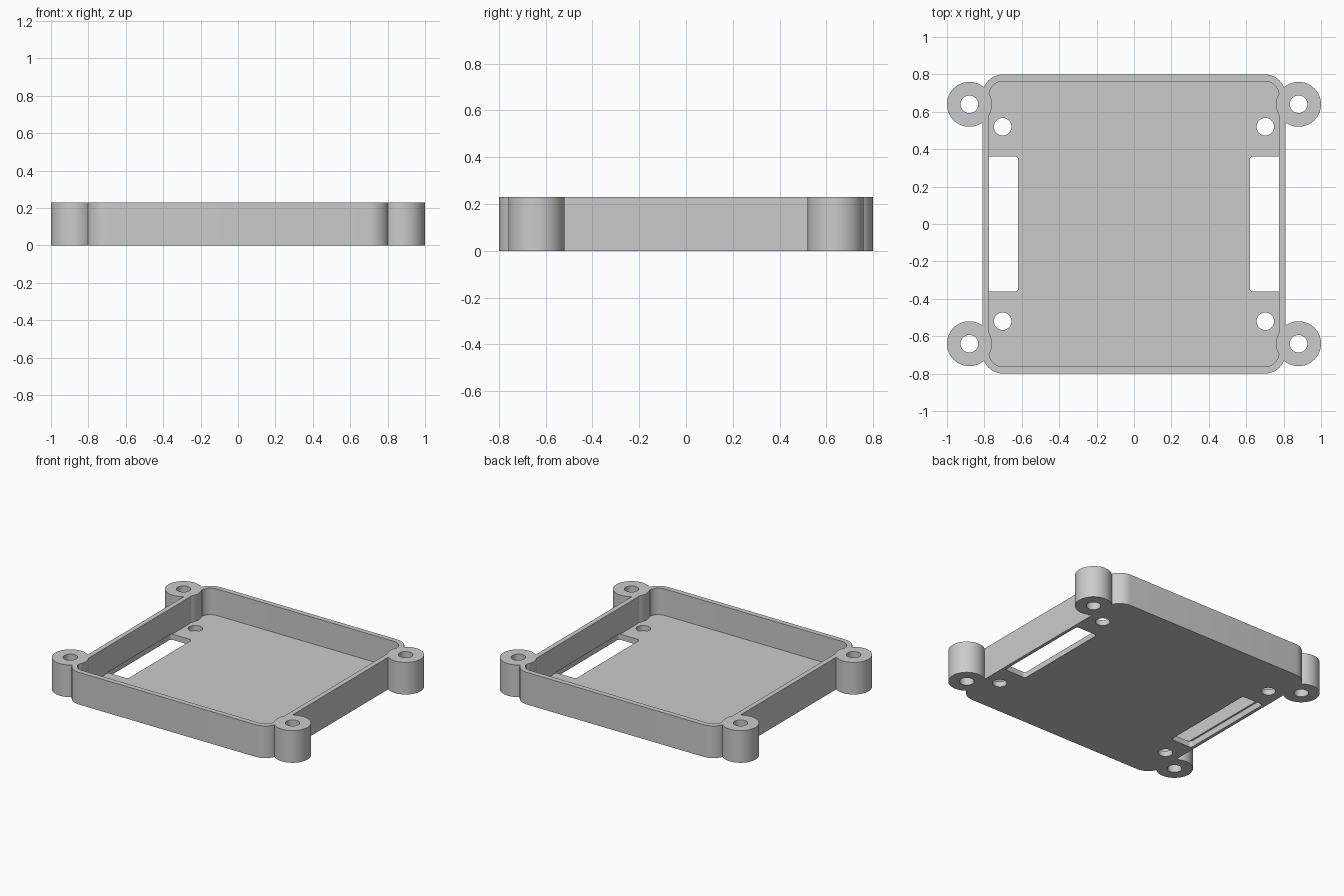
import bpy
import bmesh
from math import sin, cos, pi, radians

if "Cube" in bpy.data.objects:
    bpy.data.objects.remove(bpy.data.objects["Cube"], do_unlink=True)

HEIGHT = 0.23
FLOOR = 0.04
SIGNS = [(sx, sy) for sx in (-1, 1) for sy in (-1, 1)]

grey = bpy.data.materials.new("plain grey")
grey.use_nodes = True
colour = (0.6, 0.6, 0.6, 1)
grey.diffuse_color = colour
grey.node_tree.nodes["Principled BSDF"].inputs["Base Color"].default_value = colour


def prism(name, points, z0, z1):
    """Extrude a flat outline from z0 up to z1."""
    bm = bmesh.new()
    face = bm.faces.new([bm.verts.new((x, y, z0)) for x, y in points])
    top = bmesh.ops.extrude_face_region(bm, geom=[face])["geom"]
    verts = [v for v in top if isinstance(v, bmesh.types.BMVert)]
    bmesh.ops.translate(bm, verts=verts, vec=(0, 0, z1 - z0))
    bmesh.ops.recalc_face_normals(bm, faces=bm.faces)
    mesh = bpy.data.meshes.new(name)
    bm.to_mesh(mesh)
    bm.free()
    mesh.materials.append(grey)
    obj = bpy.data.objects.new(name, mesh)
    bpy.context.collection.objects.link(obj)
    return obj


def rounded_rect(cx, cy, hx, hy, r, steps=10):
    pts = []
    for q, (sx, sy) in enumerate([(1, 1), (-1, 1), (-1, -1), (1, -1)]):
        for i in range(steps + 1):
            a = (q + i / steps) * pi / 2
            pts.append((cx + sx * (hx - r) + r * cos(a),
                        cy + sy * (hy - r) + r * sin(a)))
    return pts


def circle(cx, cy, r, n=64):
    return [(cx + r * cos(2 * pi * i / n), cy + r * sin(2 * pi * i / n))
            for i in range(n)]


def combine(target, tool, operation):
    """Apply a boolean and discard the tool."""
    tool.hide_render = True
    mod = target.modifiers.new("join", "BOOLEAN")
    mod.operation = operation
    mod.solver = "EXACT"
    mod.object = tool
    bpy.context.view_layer.objects.active = target
    bpy.ops.object.modifier_apply(modifier=mod.name)
    bpy.data.objects.remove(tool, do_unlink=True)


# Tray body and its cavity, which is scalloped around the corner lugs
tray = prism("mounting_tray", rounded_rect(0, 0, 0.81, 0.8, 0.11), 0, HEIGHT)
cavity = prism("cavity", rounded_rect(0, 0, 0.775, 0.763, 0.075), FLOOR, HEIGHT + 0.1)
for sx, sy in SIGNS:
    lug_outline = circle(sx * 0.88, sy * 0.64, 0.12)
    combine(cavity, prism("scallop", lug_outline, -0.1, HEIGHT + 0.2), "DIFFERENCE")
    combine(tray, prism("corner_lug", lug_outline, 0, HEIGHT), "UNION")
combine(tray, cavity, "DIFFERENCE")

# Through holes in the lugs and in the floor
for sx, sy in SIGNS:
    for x, y in ((0.88, 0.64), (0.702, 0.52)):
        combine(tray, prism("bolt_hole", circle(sx * x, sy * y, 0.047, 40),
                            -0.1, HEIGHT + 0.1), "DIFFERENCE")

# Long floor slots, running slightly under the side walls
for sx in (-1, 1):
    combine(tray, prism("floor_slot", rounded_rect(sx * 0.703, 0, 0.084, 0.362, 0.02, 6),
                        -0.1, FLOOR + 0.005), "DIFFERENCE")

bpy.ops.object.select_all(action="DESELECT")
tray.select_set(True)
bpy.context.view_layer.objects.active = tray
bpy.ops.object.shade_smooth_by_angle(angle=radians(30))
